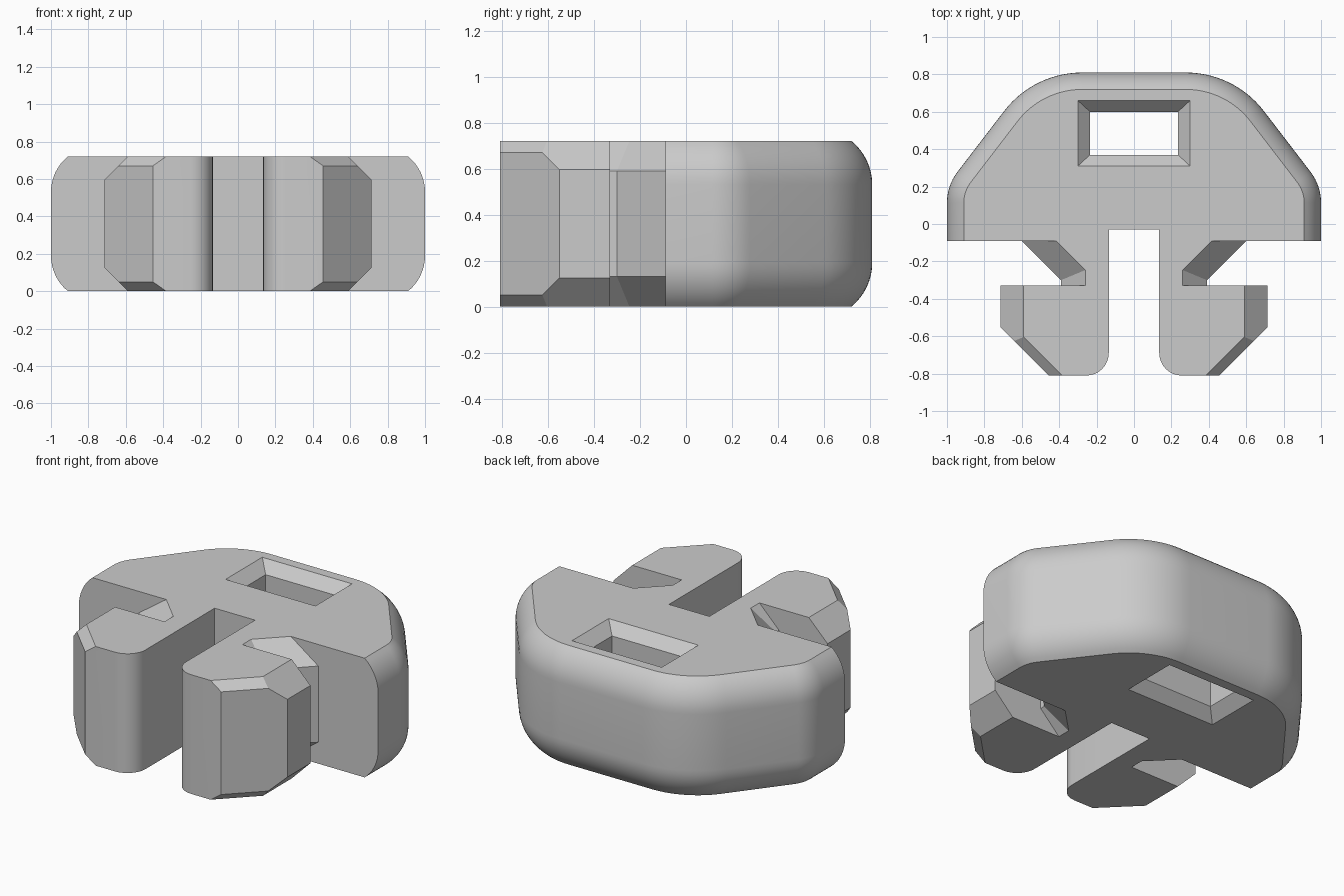
import bpy, bmesh, math
from mathutils import Vector

cube = bpy.data.objects.get("Cube")
if cube:
    bpy.data.objects.remove(cube, do_unlink=True)

H = 0.72        # overall thickness
FRONT = -0.09   # flat front wall of the main body
SLIT = 0.135    # half width of the slit between the legs

grey = bpy.data.materials.new("plain_grey")
grey.use_nodes = True
colour = (0.6, 0.6, 0.6, 1)
grey.diffuse_color = colour
grey.node_tree.nodes["Principled BSDF"].inputs["Base Color"].default_value = colour


def make_object(name, bm):
    bmesh.ops.recalc_face_normals(bm, faces=bm.faces)
    mesh = bpy.data.meshes.new(name)
    bm.to_mesh(mesh)
    bm.free()
    mesh.materials.append(grey)
    obj = bpy.data.objects.new(name, mesh)
    bpy.context.collection.objects.link(obj)
    return obj


def loft(rings):
    """Skin a stack of equal-length (z, outline) rings and cap both ends."""
    bm = bmesh.new()
    rows = [[bm.verts.new((x, y, z)) for x, y in pts] for z, pts in rings]
    n = len(rows[0])
    for a, b in zip(rows, rows[1:]):
        for i in range(n):
            j = (i + 1) % n
            bm.faces.new((a[i], a[j], b[j], b[i]))
    bm.faces.new(rows[0])
    bm.faces.new(rows[-1])
    return bm


def arc(cx, cy, r, start, end, steps):
    angles = [math.radians(start + (end - start) * i / steps) for i in range(steps + 1)]
    return [(cx + r * math.cos(a), cy + r * math.sin(a)) for a in angles]


def rect(hx, hy, cy):
    return [(-hx, cy - hy), (hx, cy - hy), (hx, cy + hy), (-hx, cy + hy)]


def chamfer(bm, point, direction, size):
    """Cut a 45 degree chamfer on the top and bottom edges of one side wall."""
    side = Vector((*direction, 0)).normalized()
    for z, up in ((H - size, 1), (size, -1)):
        cut = bmesh.ops.bisect_plane(
            bm, geom=bm.verts[:] + bm.edges[:] + bm.faces[:], dist=1e-5,
            plane_co=(*point, z), plane_no=side + Vector((0, 0, up)), clear_outer=True)
        edges = [e for e in cut["geom_cut"] if isinstance(e, bmesh.types.BMEdge)]
        bmesh.ops.holes_fill(bm, edges=edges, sides=0)


def combine(target, tool, operation):
    mod = target.modifiers.new("combine", "BOOLEAN")
    mod.operation = operation
    mod.solver = "EXACT"
    mod.object = tool
    bpy.context.view_layer.objects.active = target
    bpy.ops.object.modifier_apply(modifier=mod.name)
    bpy.data.objects.remove(tool, do_unlink=True)


# Main body: trapezoid with rounded corners and bulging rim
def body_outline(inset):
    half = [(1 - inset, FRONT)]
    half += arc(0.73, 0.114, 0.27 - inset, 0, 37.4, 8)
    half += arc(0.277, 0.284, 0.526 - inset, 37.4, 90, 14)
    return half + [(-x, y) for x, y in reversed(half)]


rim, drop = 0.245, 0.19
lower = []
for i in range(9):
    a = math.asin(drop / rim) * (1 - i / 8)
    lower.append((drop - rim * math.sin(a), rim * (1 - math.cos(a))))
levels = lower + [(H - z, inset) for z, inset in reversed(lower)]
body = make_object("clip_body", loft([(z, body_outline(d)) for z, d in levels]))

# Legs: hooked head, straight neck and diagonal gusset, mirrored left and right
head_pts = [(SLIT, -0.33), (0.715, -0.33), (0.715, -0.55), (0.455, -0.81)]
head_pts += arc(SLIT + 0.12, -0.69, 0.12, 270, 180, 8)
neck_pts = [(SLIT, 0.1), (0.39, 0.1), (0.39, -0.45), (SLIT, -0.45)]
gusset_pts = [(SLIT, 0.1), (0.79, 0.1), (0.24, -0.45), (SLIT, -0.45)]
leg_parts = [
    ("head", head_pts, [((0.715, -0.4), (1, 0), 0.125), ((0.455, -0.81), (1, -1), 0.05)]),
    ("neck", neck_pts, [((0.39, 0), (1, 0), 0.13)]),
    ("gusset", gusset_pts, [((0.79, 0.1), (1, -1), 0.13)]),
]
for s in (1, -1):
    for name, pts, cuts in leg_parts:
        outline = [(s * x, y) for x, y in pts]
        bm = loft([(0, outline), (H, outline)])
        for (px, py), (dx, dy), size in cuts:
            chamfer(bm, (s * px, py), (s * dx, dy), size)
        combine(body, make_object(name, bm), "UNION")

# Slit end cut into the body between the legs
slit = rect(SLIT, 0.135, -0.165)
combine(body, make_object("slit_cutter", loft([(-0.1, slit), (H + 0.1, slit)])), "DIFFERENCE")

# Rectangular strap hole, chamfered at both mouths
c = 0.065
wide, narrow = rect(0.365, 0.235, 0.485), rect(0.235, 0.115, 0.485)
hole = loft([(-c, wide), (c, narrow), (H - c, narrow), (H + c, wide)])
combine(body, make_object("hole_cutter", hole), "DIFFERENCE")

# Smooth rim, crisp edges
bpy.ops.object.select_all(action="DESELECT")
body.select_set(True)
bpy.context.view_layer.objects.active = body
bpy.ops.object.shade_smooth_by_angle(angle=math.radians(30))
